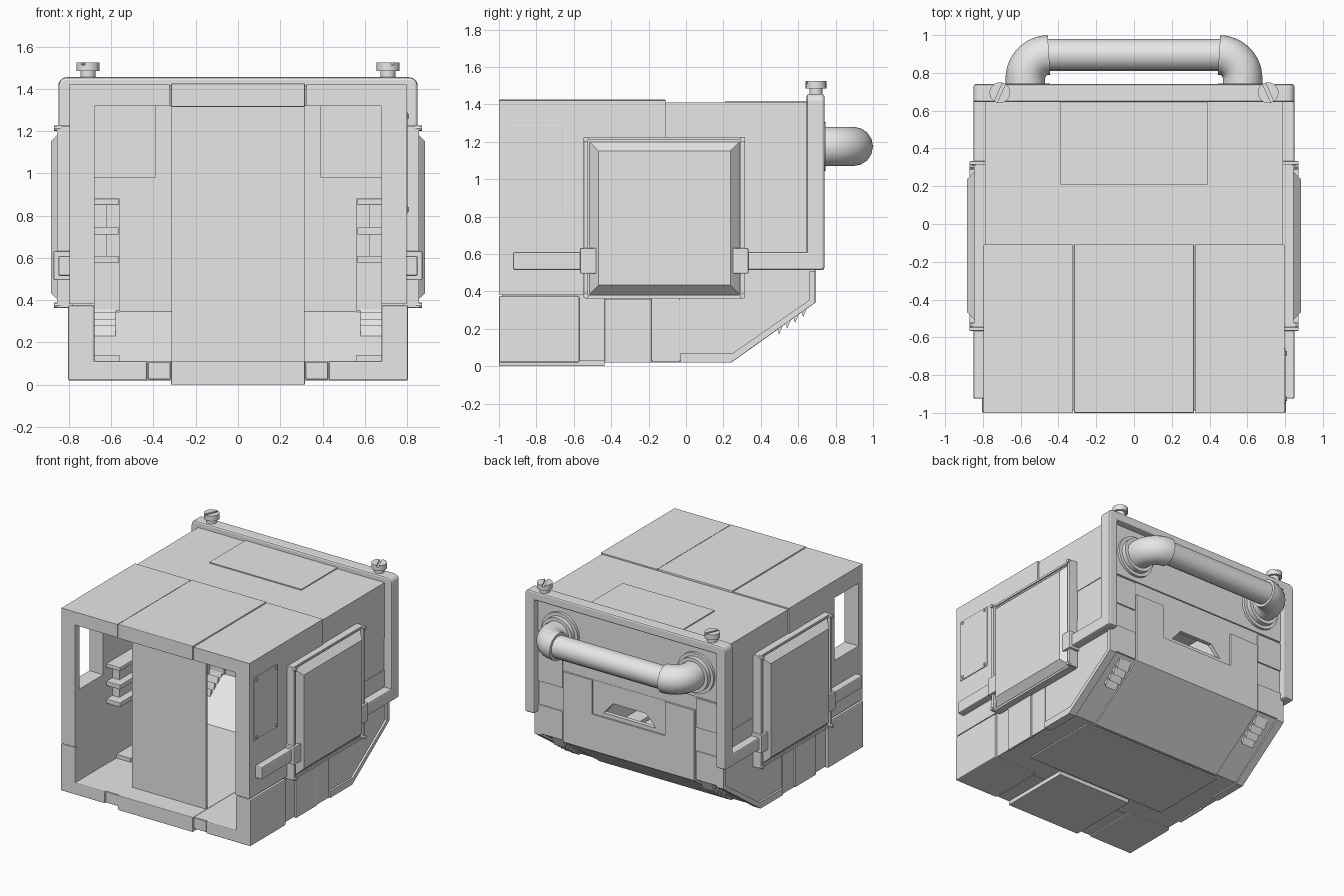
import bpy, bmesh, math
from mathutils import Vector

if "Cube" in bpy.data.objects:
    bpy.data.objects.remove(bpy.data.objects["Cube"])

grey = bpy.data.materials.new("light_grey")
grey.diffuse_color = (0.8, 0.8, 0.8, 1)
grey.use_nodes = True
grey.node_tree.nodes["Principled BSDF"].inputs["Base Color"].default_value = grey.diffuse_color


def prism(name, pts, a, b, axis='x', bevel=0.0):
    """Extrude a profile: (y,z) points along x, or (x,z) points along y."""
    bm = bmesh.new()
    place = (lambda p, t: (t, p[0], p[1])) if axis == 'x' else (lambda p, t: (p[0], t, p[1]))
    lo = [bm.verts.new(place(p, a)) for p in pts]
    hi = [bm.verts.new(place(p, b)) for p in pts]
    bm.faces.new(lo)
    bm.faces.new(hi)
    n = len(pts)
    for i in range(n):
        j = (i + 1) % n
        bm.faces.new((lo[i], lo[j], hi[j], hi[i]))
    bmesh.ops.recalc_face_normals(bm, faces=bm.faces[:])
    me = bpy.data.meshes.new(name)
    bm.to_mesh(me)
    bm.free()
    me.materials.append(grey)
    ob = bpy.data.objects.new(name, me)
    bpy.context.collection.objects.link(ob)
    if bevel:
        m = ob.modifiers.new("bevel", 'BEVEL')
        m.width, m.segments, m.limit_method = bevel, 2, 'ANGLE'
    return ob


def box(name, x0, x1, y0, y1, z0, z1, bevel=0.0):
    return prism(name, [(y0, z0), (y1, z0), (y1, z1), (y0, z1)], x0, x1, 'x', bevel)


def activate(ob):
    bpy.ops.object.select_all(action='DESELECT')
    ob.select_set(True)
    bpy.context.view_layer.objects.active = ob


def cut(targets, cutter):
    for t in targets:
        m = t.modifiers.new("cut", 'BOOLEAN')
        m.operation, m.solver, m.object = 'DIFFERENCE', 'EXACT', cutter
        activate(t)
        bpy.ops.object.modifier_apply(modifier=m.name)
    bpy.data.objects.remove(cutter)


def cyl(name, r, depth, loc, axis='z', sides=24):
    rot = {'x': (0, math.pi / 2, 0), 'y': (math.pi / 2, 0, 0), 'z': (0, 0, 0)}[axis]
    bpy.ops.mesh.primitive_cylinder_add(vertices=sides, radius=r, depth=depth, location=loc, rotation=rot)
    ob = bpy.context.object
    ob.name = name
    ob.data.materials.append(grey)
    bpy.ops.object.shade_smooth_by_angle()
    return ob


def tube(name, pts, r):
    cu = bpy.data.curves.new(name, 'CURVE')
    cu.dimensions, cu.bevel_depth, cu.bevel_resolution, cu.use_fill_caps = '3D', r, 6, True
    sp = cu.splines.new('POLY')
    sp.points.add(len(pts) - 1)
    for p, c in zip(sp.points, pts):
        p.co = (*c, 1)
    cu.materials.append(grey)
    ob = bpy.data.objects.new(name, cu)
    bpy.context.collection.objects.link(ob)
    activate(ob)
    bpy.ops.object.convert(target='MESH')
    bpy.ops.object.shade_smooth_by_angle()


# hollow body shell, open at the front
body = prism("body_shell", [(-.985, .03), (.235, .03), (.68, .35), (.68, 1.41), (-.985, 1.41)], -.785, .785)
cut([body], prism("cavity", [(-1.1, .11), (.325, .11), (.65, .345), (.65, 1.32), (-1.1, 1.32)], -.68, .68))

# raised centre panel on the back wall and slope, with recess and slot
back_panel = prism("back_panel", [(.67, .88), (.695, .88), (.695, .342), (.243, .02), (.225, .02),
                                  (.225, .04), (.67, .36)], -.555, .555)
cut([back_panel], box("recess", -.31, .31, .682, .8, .62, .9))
cut([back_panel, body], prism("slot", [(-.22, .65), (.22, .65), (.14, .74), (-.14, .74)], .5, .8, 'y'))

# front centre door panel with its caps
box("centre_panel", -.315, .315, -.835, -.82, .1, 1.33)
box("top_cap", -.317, .317, -1, -.108, 1.315, 1.425, .004)
box("bottom_cap", -.317, .317, -1, -.435, 0, .113, .004)
box("roof_plate", -.39, .39, .21, .65, 1.40, 1.418)
box("underside_plate", -.6, .6, -.42, .2, .02, .05, .004)
box("back_top_band", -.785, .785, .67, .69, .985, 1.39, .004)

for s in (-1, 1):
    side = "right_" if s > 0 else "left_"

    def sbox(name, x0, x1, *r):
        return box(side + name, s * x0, s * x1, *r)

    # front frame and upper side cladding
    clad = sbox("upper_side_panel", .78, .797, -1, -.11, .383, 1.42)
    sbox("front_post", .68, .79, -1, -.98, .383, 1.42)
    sbox("front_lintel", .323, .69, -1, -.98, 1.32, 1.42)
    sbox("roof_panel", .323, .795, -1, -.108, 1.40, 1.42)
    sbox("lower_corner_block", .68, .805, -1, -.57, .02, .375, .008)
    sbox("lower_front_block", .43, .70, -1, -.57, .02, .112, .008)
    sbox("lower_front_step", .32, .425, -.992, -.6, .025, .107, .004)
    if s < 0:  # window through the left wall
        cut([body, clad], box("window", -1, -.6, -.95, -.66, .81, 1.29))
    else:      # screwed access plate on the right wall
        sbox("access_plate", .79, .803, -.95, -.66, .81, 1.29, .002)
        for y in (-.925, -.685):
            for z in (.83, 1.27):
                cyl("plate_screw", .012, .012, (.804, y, z), 'x', 10)

    # rear and lower side cladding
    sbox("rear_side_panel", .78, .79, -.1, .65, .985, 1.41)
    sbox("rear_side_band", .78, .79, .25, .68, .62, .742)
    sbox("lower_side_panel_a", .78, .797, -.435, -.185, .02, .36, .003)
    sbox("lower_side_panel_b", .78, .792, -.18, -.035, .022, .36, .003)
    prism(side + "chamfer_rim", [(-.03, .02), (.24, .02), (.69, .34), (.69, .51), (.66, .51), (.66, .355),
                                 (.25, .07), (-.03, .07)], s * .74, s * .80)
    sbox("back_band", .565, .785, .67, .69, .75, .975, .004)
    sbox("back_lower_band", .565, .785, .67, .69, .35, .57, .004)

    # stepped panels and rails inside
    sbox("inner_top_panel", .39, .685, .61, .66, .98, 1.325)
    sbox("inner_arch_panel", .56, .685, .63, .66, .35, .88)
    for z0, z1 in ((.575, .61), (.71, .745), (.85, .88)):
        sbox("inner_rail", .565, .685, -.62, .2, z0, z1, .004)
    sbox("inner_rail_web", .62, .685, -.55, .2, .575, .88)
    sbox("inner_floor_ledge", .56, .685, -.5, .25, .10, .14)

    # bulging side cover with rails and pins
    sbox("cover_base", .78, .835, -.53, .30, .372, 1.215)
    cover = sbox("side_cover", .83, .885, -.52, .29, .38, 1.205)
    for v in cover.data.vertices:
        if abs(v.co.x) > .86:
            v.co.y = -.115 + (v.co.y + .115) * .87
            v.co.z = .793 + (v.co.z - .793) * .87
    for y in (-.535, .303):
        sbox("cover_rail", .785, .857, y - .012, y + .012, .365, 1.225, .003)
        for z in (.376, 1.213):
            cyl(side + "rail_pin", .014, .03, (s * .855, y, z), 'x', 10)
    for z in (.37, 1.218):
        sbox("cover_edge", .785, .845, -.53, .30, z - .008, z + .008)

    # strap and clasps
    sbox("front_strap", .78, .85, -.925, -.5, .515, .61, .008)
    sbox("rear_strap", .78, .85, .28, .735, .515, .61, .01)
    for y in (-.523, .29):
        sbox("strap_clasp", .78, .872, y - .043, y + .043, .495, .632, .005)

    # slanted cooling fins through the back slope
    for i in range(4):
        y = .485 + .043 * i
        z = .03 + (y - .235) * .719
        prism(side + "fin", [(y, z), (y + .012, z - .04), (y + .043, z + .03), (y + .02, z + .07)], s * .58, s * .68)

    # top thumb screws with slotted heads
    cyl(side + "screw_neck", .036, .05, (s * .71, .695, 1.47))
    head = cyl(side + "screw_head", .055, .04, (s * .71, .695, 1.505))
    slot = box("screw_slot", -.1, .1, -.008, .008, 1.512, 1.6)
    slot.location, slot.rotation_euler = (s * .71, .695, 0), (0, 0, -s * 1.15)
    bpy.context.view_layer.update()
    cut([head], slot)

    # handle elbow and flanges
    arc = [(s * (.45 + .125 * math.cos(a)), .77 + .125 * math.sin(a), 1.175)
           for a in [math.pi / 2 * k / 12 for k in range(13)]]
    tube(side + "handle_elbow", [(s * .575, .67, 1.175)] + arc, .105)
    cyl(side + "flange_wide", .155, .03, (s * .575, .695, 1.175), 'y', 32)
    cyl(side + "flange_narrow", .13, .07, (s * .575, .71, 1.175), 'y', 32)

# straight handle bar
tube("handle_bar", [(-.46, .895, 1.175), (.46, .895, 1.175)], .085)

# rear roll frame: rounded hoop
corner = [(.81 + .04 * math.cos(a), 1.415 + .04 * math.sin(a)) for a in [math.pi / 2 * k / 5 for k in range(6)]]
half = [(.77, .515), (.85, .515)] + corner
outer = half + [(-x, z) for x, z in reversed(half)]
hoop = prism("rear_frame", outer + [(-.77, 1.385), (.77, 1.385)], .645, .74, 'y', .012)
